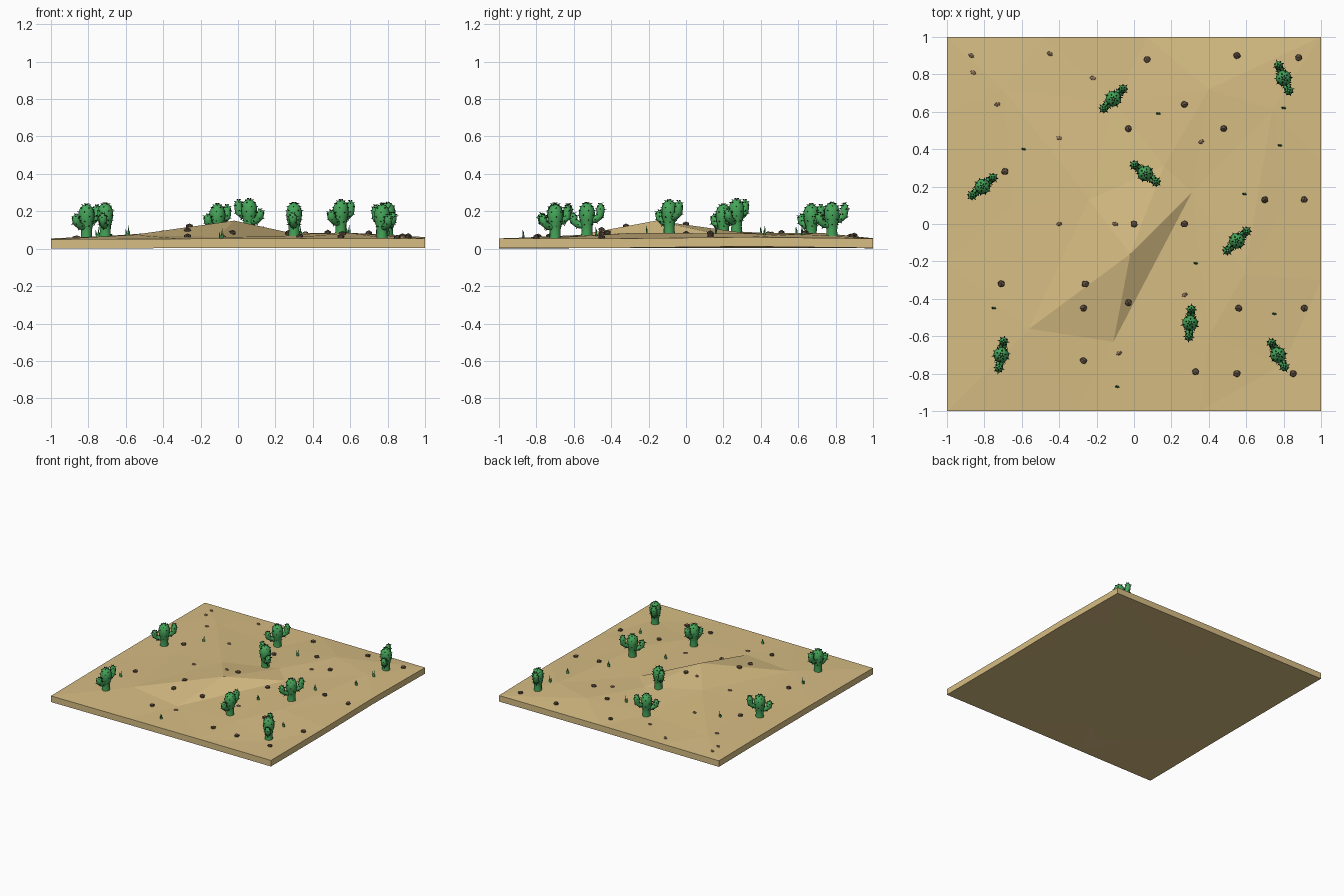
import bpy, bmesh, math, random
from mathutils import Vector, Matrix
from mathutils.geometry import delaunay_2d_cdt
from mathutils.bvhtree import BVHTree

if "Cube" in bpy.data.objects:
    bpy.data.objects.remove(bpy.data.objects["Cube"])
random.seed(4)
UP = Vector((0, 0, 1))


def material(name, color):
    mat = bpy.data.materials.new(name)
    mat.use_nodes = True
    mat.diffuse_color = (*color, 1)
    mat.node_tree.nodes["Principled BSDF"].inputs["Base Color"].default_value = (*color, 1)
    return mat


SAND = material("sand", (0.68, 0.51, 0.23))
GREEN = material("cactus green", (0.06, 0.38, 0.1))
SPINE = material("dark spine", (0.012, 0.03, 0.014))
LEAF = material("leaf green", (0.05, 0.33, 0.09))
ROCK = material("dark rock", (0.11, 0.075, 0.05))
PEBBLE = material("light pebble", (0.33, 0.21, 0.13))


def finish(bm, name, *mats):
    mesh = bpy.data.meshes.new(name)
    bmesh.ops.recalc_face_normals(bm, faces=bm.faces)
    bm.to_mesh(mesh)
    bm.free()
    for mat in mats:
        mesh.materials.append(mat)
    obj = bpy.data.objects.new(name, mesh)
    bpy.context.collection.objects.link(obj)
    return obj


# Faceted sand slab: dune points joined into triangles, with fixed creases
DUNES = [
    (-.02, -.16, .15), (.31, .17, .078), (-.11, -.63, .062), (-.56, -.56, .074),
    (-.24, .13, .1), (.16, .31, .085), (.4, .72, .085), (.74, .61, .078),
    (.59, -.27, .085), (-.7, .72, .068), (-.1, .65, .062), (.8, -.75, .056),
    (.4, -.6, .068), (-.3, -.8, .06), (.82, .1, .066), (-.65, .1, .065),
    (-1, -1, .05), (-.3, -1, .053), (.35, -1, .055), (1, -1, .055),
    (1, -.3, .055), (1, .33, .062), (1, 1, .054), (.07, 1, .056),
    (-.48, 1, .053), (-1, 1, .052), (-1, .6, .055), (-1, -.2, .055)]
CREASES = [(0, 1), (0, 2), (0, 3), (0, 4), (0, 5), (1, 2), (2, 3), (3, 4),
           (1, 5), (5, 6), (6, 7), (1, 7), (7, 8), (6, 23), (9, 24), (9, 26)]


def make_ground():
    flat = [Vector((x, y)) for x, y, z in DUNES]
    tris = delaunay_2d_cdt(flat, CREASES, [], 0, 1e-5)
    bm = bmesh.new()
    # Match each output corner back to its dune height
    for co in tris[0]:
        z = min(DUNES, key=lambda p: (co - Vector(p[:2])).length)[2]
        bm.verts.new((co.x, co.y, z))
    bm.verts.ensure_lookup_table()
    for face in tris[2]:
        bm.faces.new([bm.verts[i] for i in face])
    bmesh.ops.recalc_face_normals(bm, faces=bm.faces)
    surface = BVHTree.FromBMesh(bm)
    # Underside and side walls
    rim = [e for e in bm.edges if e.is_boundary]
    rim_verts = {v for e in rim for v in e.verts}
    under = {v: bm.verts.new((v.co.x, v.co.y,
                              v.co.z - .05 if v in rim_verts else .005))
             for v in list(bm.verts)}
    for face in list(bm.faces):
        bm.faces.new([under[v] for v in reversed(face.verts)])
    for e in rim:
        a, b = e.verts
        bm.faces.new((a, b, under[b], under[a]))
    finish(bm, "sand_ground", SAND)
    return surface


surface = make_ground()


def on_ground(x, y, sink):
    hit = surface.ray_cast(Vector((x, y, 1)), -UP)[0]
    return Vector((x, y, hit.z - sink))


def spike(bm, base, direction, length, radius, slot, sides=3):
    turn = direction.to_track_quat('Z', 'Y').to_matrix().to_4x4()
    place = Matrix.Translation(base + direction * length / 2) @ turn
    made = bmesh.ops.create_cone(bm, segments=sides, radius1=radius, radius2=0,
                                 depth=length, cap_ends=True, matrix=place)
    for v in made["verts"]:
        for f in v.link_faces:
            f.material_index = slot


def limb(bm, path, radii, sides, bare):
    """Closed tube along a path in the x-z plane; spines start after the bare rings."""
    rings = []
    for i, (p, r) in enumerate(zip(path, radii)):
        a, b = path[max(i - 1, 0)], path[min(i + 1, len(path) - 1)]
        along = (b - a).normalized()
        side = Vector((0, 1, 0))
        cross = side.cross(along)
        ring = []
        for k in range(sides):
            t = math.tau * k / sides
            out = cross * math.cos(t) + side * math.sin(t)
            ring.append(bm.verts.new(p + out * r))
            # Spines sit on every other rib, swapping ribs at each ring
            if i >= bare and (k + i) % 2:
                spike(bm, p + out * r * .95, (out + along * .25).normalized(),
                      .012, .004, 1)
        rings.append(ring)
    for low, high in zip(rings, rings[1:]):
        for k in range(sides):
            n = (k + 1) % sides
            face = bm.faces.new((low[k], low[n], high[n], high[k]))
            face.smooth = True
    bm.faces.new(rings[0][::-1])
    bm.faces.new(rings[-1])


def arm(bm, side, start, reach, top, size):
    """Elbowed arm: side is +1 or -1 along the cactus's own x axis."""
    steps = [(.02, start), (reach * .65, start + .003), (reach, start + .022),
             (reach * 1.05, (start + top) / 2 + .014), (reach * 1.05, top - .012),
             (reach * 1.03, top)]
    path = [Vector((side * x, 0, z)) for x, z in steps]
    limb(bm, path, [size * s for s in (.95, .95, 1.05, 1.15, .9, .3)], 8, 1)


# Spiny cacti with one high arm and one low arm
CACTI = [(.55, -.09, 45), (-.11, .67, 45), (.06, .27, 142), (-.81, .2, 40),
         (.3, -.53, 85), (-.71, -.7, 80), (.77, -.7, 118), (.8, .78, 112)]
TRUNK = [(0, .031), (.035, .029), (.065, .032), (.09, .039), (.115, .043),
         (.14, .042), (.162, .034), (.177, .02), (.183, .006)]
for number, (x, y, angle) in enumerate(CACTI, 1):
    bm = bmesh.new()
    limb(bm, [UP * z for z, r in TRUNK], [r for z, r in TRUNK], 10, 2)
    arm(bm, 1, .09, .07, .178, .02)
    arm(bm, -1, .062, .07, .128, .02)
    cactus = finish(bm, f"cactus_{number}", GREEN, SPINE)
    cactus.location = on_ground(x, y, .005)
    cactus.rotation_euler.z = math.radians(angle)


# Scattered stones
def stones(name, spots, size, mat, sink):
    for number, (x, y) in enumerate(spots, 1):
        bm = bmesh.new()
        bmesh.ops.create_icosphere(bm, subdivisions=1, radius=1)
        for v in bm.verts:
            v.co *= random.uniform(.92, 1.08)
        rock = finish(bm, f"{name}_{number}", mat)
        rock.scale = size
        rock.rotation_euler.z = random.uniform(-.5, .5)
        rock.location = on_ground(x, y, sink)


stones("rock", [(.07, .88), (.55, .9), (.88, .89), (.27, .64), (-.03, .51), (.48, .51),
                (-.69, .28), (.7, .13), (.91, .13), (0, 0), (.27, 0), (-.71, -.32),
                (-.26, -.32), (-.27, -.45), (-.03, -.42), (.56, -.45), (.91, -.45),
                (-.27, -.73), (.33, -.79), (.55, -.8), (.85, -.8)],
       (.021, .02, .016), ROCK, -.004)
stones("pebble", [(-.86, .81), (-.45, .91), (-.22, .78), (-.73, .64), (-.4, .46),
                  (.36, .44), (-.4, 0), (-.1, 0), (.27, -.38), (-.08, -.69), (-.87, .9)],
       (.018, .012, .01), PEBBLE, -.002)

# Small leafy sprouts
SPROUTS = [(-.59, .4), (.13, .59), (.8, .62), (.78, .42), (.59, .16),
           (.33, -.21), (-.75, -.45), (.75, -.48), (-.09, -.87)]
for number, (x, y) in enumerate(SPROUTS, 1):
    bm = bmesh.new()
    for lean, length in ((.08, .055), (-.2, .042), (.25, .03)):
        direction = Vector((lean, -lean * .5, 1)).normalized()
        spike(bm, Vector((lean * .02, 0, 0)), direction, length, .007, 0, 4)
    sprout = finish(bm, f"sprout_{number}", LEAF)
    sprout.location = on_ground(x, y, .003)
